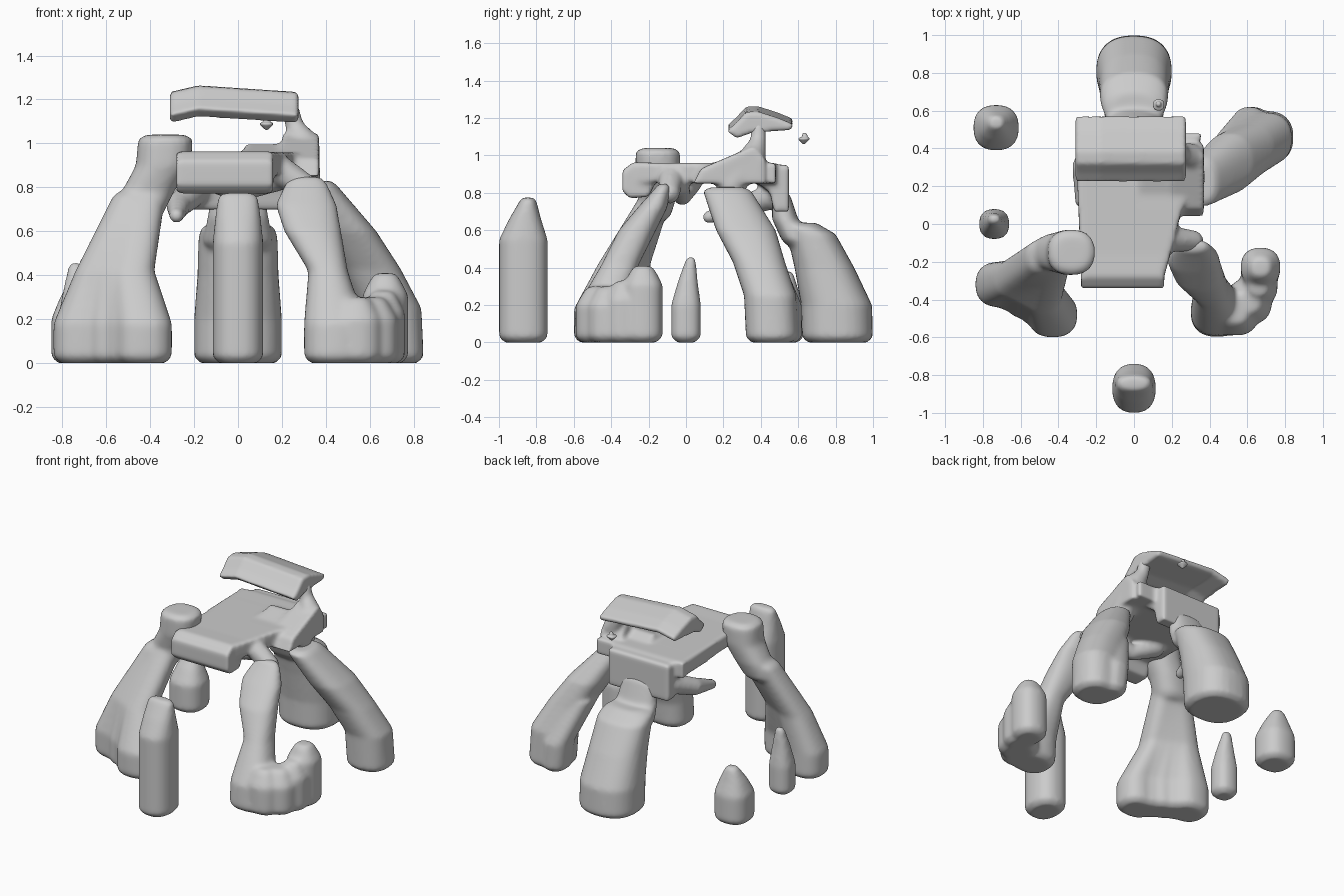
import bpy, bmesh, math
from mathutils import Vector

if "Cube" in bpy.data.objects:
    bpy.data.objects.remove(bpy.data.objects["Cube"])


def loft(bm, *rows, power=2.4, n=28):
    """Column through rounded cross sections: (z, centre x, centre y, radius x, radius y)."""
    rows = [Vector(r) for r in rows]
    foot, cap = rows[0].copy(), rows[-1].copy()
    rows[0][0] += 0.03
    rows[-1][0] -= 0.02
    foot[3], foot[4] = foot[3] - 0.03, foot[4] - 0.03
    cap[3], cap[4] = cap[3] * 0.7, cap[4] * 0.7
    rings = []
    for z, cx, cy, rx, ry in [foot, *rows, cap]:
        ring = []
        for i in range(n):
            c, s = math.cos(math.tau * i / n), math.sin(math.tau * i / n)
            ring.append(bm.verts.new((cx + rx * math.copysign(abs(c) ** (2 / power), c),
                                      cy + ry * math.copysign(abs(s) ** (2 / power), s), z)))
        rings.append(ring)
    for a, b in zip(rings, rings[1:]):
        for i in range(n):
            j = (i + 1) % n
            bm.faces.new((a[i], a[j], b[j], b[i]))
    bm.faces.new(rings[0][::-1])
    bm.faces.new(rings[-1])


def prism(bm, pts, lo, hi):
    """Extrude a side outline (y, z) along x."""
    a, b = ([bm.verts.new((x, y, z)) for y, z in pts] for x in (lo, hi))
    n = len(pts)
    faces = [bm.faces.new(a[::-1]), bm.faces.new(b)]
    for i in range(n):
        j = (i + 1) % n
        faces.append(bm.faces.new((a[i], a[j], b[j], b[i])))
    bmesh.ops.recalc_face_normals(bm, faces=faces)


def tube(bm, *pts):
    """Overlapping balls along a path: (x, y, z, radius)."""
    for p, q in zip(pts, pts[1:]):
        p, q = Vector(p), Vector(q)
        for k in range(9):
            m = p.lerp(q, k / 8)
            g = bmesh.ops.create_icosphere(bm, subdivisions=2, radius=m[3])
            bmesh.ops.translate(bm, verts=g['verts'], vec=m.xyz)


def finish(name, bm, voxel=0.014, smooth=8):
    """Fuse the pieces and soften them like worn stone."""
    me = bpy.data.meshes.new(name)
    bm.to_mesh(me)
    bm.free()
    ob = bpy.data.objects.new(name, me)
    bpy.context.collection.objects.link(ob)
    r = ob.modifiers.new("fuse", 'REMESH')
    r.mode, r.voxel_size, r.use_smooth_shade = 'VOXEL', voxel, True
    s = ob.modifiers.new("soften", 'SMOOTH')
    s.factor, s.iterations = 0.5, smooth


def stone(name, x, y, r, shoulder, height, ry=None, tip=0.4):
    """Standing stone: straight sides, then a narrowing tip."""
    bm, ry = bmesh.new(), ry or r
    loft(bm, (0, x, y, r, ry), (shoulder, x, y, r, ry),
         ((shoulder + height) / 2, x, y + 0.01, r * (1 + tip) / 2, ry * 0.65),
         (height, x, y + 0.025, r * tip, ry * 0.35))
    finish(name, bm)


# Free-standing stones
stone("front_post", 0, -.87, .115, .55, .775, .13, .8)
stone("left_stone", -.73, .51, .12, .2, .38)
stone("small_left_stone", -.74, 0, .08, .2, .46)

# Back post leaning in, with a ledge and a thin neck up to the platform
bm = bmesh.new()
loft(bm, (0, 0, .81, .2, .19), (.2, 0, .805, .2, .19), (.4, 0, .74, .185, .16),
     (.58, 0, .67, .18, .13), (.64, 0, .62, .165, .11))
loft(bm, (.52, 0, .59, .16, .08), (.66, 0, .53, .14, .07), (.8, 0, .51, .12, .05))
finish("back_post", bm)

# Back right leg, broad foot
bm = bmesh.new()
loft(bm, (0, .7, .46, .145, .14), (.25, .69, .45, .145, .14), (.43, .6, .39, .14, .14),
     (.6, .5, .32, .13, .16), (.83, .36, .22, .09, .13))
loft(bm, (0, .63, .52, .09, .1), (.2, .61, .52, .09, .1), (.5, .5, .4, .08, .1))
finish("back_right_leg", bm)

# Front left leg: a fan of lobes makes the wide foot, a knob sits on top
bm = bmesh.new()
for k in range(5):
    x, y, r = -.43 - .07 * k, -.48 + .04 * k, (.11, .13)[k in (0, 4)]
    loft(bm, (0, x, y, r, r - .01), (.18, x, y, r, r - .01),
         (.42, -.48 - .04 * k, -.37 + .02 * k, .1, .1),
         (.78, -.42 - .015 * k, -.17, .09, .09))
loft(bm, (.65, -.46, -.18, .12, .1), (.78, -.41, -.15, .12, .1), (.9, -.34, -.15, .125, .12),
     (1.04, -.33, -.15, .125, .12))
finish("front_left_leg", bm, smooth=12)

# Front right leg: narrow ankle, wide top, side lobe on the foot
bm = bmesh.new()
loft(bm, (0, .44, -.47, .14, .13), (.18, .44, -.46, .14, .13), (.42, .41, -.35, .09, .1),
     (.6, .34, -.26, .13, .1), (.72, .31, -.18, .14, .08), (.85, .31, -.12, .09, .04))
for x, y, r, h in ((.54, -.47, .12, .3), (.61, -.41, .12, .3), (.66, -.33, .1, .33),
                   (.67, -.23, .105, .41)):
    loft(bm, (0, x, y, r, r), (h - .1, x, y, r, r), (h, x, y, r * .6, r * .6))
finish("front_right_leg", bm, smooth=12)

# Platform slab (narrower at the front) with beam, back panel, side lump and hook
bm = bmesh.new()
prism(bm, [(-.28, .86), (.48, .85), (.48, .96), (-.28, .96)], -.28, .16)
for v in bm.verts:
    if v.co.y > 0:
        v.co.x += .2 if v.co.x > 0 else -.03
prism(bm, [(-.34, .81), (-.3, .77), (-.2, .78), (-.16, .86), (-.16, .96), (-.28, .965),
           (-.34, .92)], -.28, .16)
prism(bm, [(.34, .95), (.55, .95), (.55, .7), (.47, .7), (.45, .8), (.36, .87)], -.25, .22)
prism(bm, [(.04, .85), (.08, .93), (.36, 1.05), (.42, .98), (.42, .85)], .2, .37)
prism(bm, [(.05, .93), (.3, 1.0), (.42, .93)], .03, .25)
tube(bm, (.3, .24, .84, .08), (.3, .36, 1, .07), (.26, .385, 1.07, .045), (.235, .39, 1.17, .04))
tube(bm, (-.2, .45, .78, .07), (-.27, .3, .72, .06), (-.28, .12, .67, .035))
tube(bm, (-.15, .02, .86, .07), (0, -.02, .78, .05), (.18, -.04, .84, .06))
tube(bm, (.2, -.08, .87, .07), (.31, -.09, .8, .06))
finish("platform", bm, smooth=6)

# Raised roof slab, its left end drooping
bm = bmesh.new()
outline = [(.22, 1.15), (.27, 1.11), (.35, 1.14), (.56, 1.155), (.575, 1.185),
           (.49, 1.22), (.38, 1.255), (.32, 1.25), (.27, 1.195)]
prism(bm, outline, -.31, .275)
bmesh.ops.bisect_plane(bm, geom=bm.verts[:] + bm.edges[:] + bm.faces[:],
                       plane_co=(-.18, 0, 0), plane_no=(1, 0, 0))
for v in bm.verts:
    v.co.z += .01 if abs(v.co.x + .18) < .01 else -.02
finish("roof_slab", bm, .012, 4)

# Loose chip behind the roof
bm = bmesh.new()
loft(bm, (1.06, .13, .63, .035, .035), (1.12, .13, .635, .016, .016), n=10)
finish("loose_chip", bm, .006, 1)
